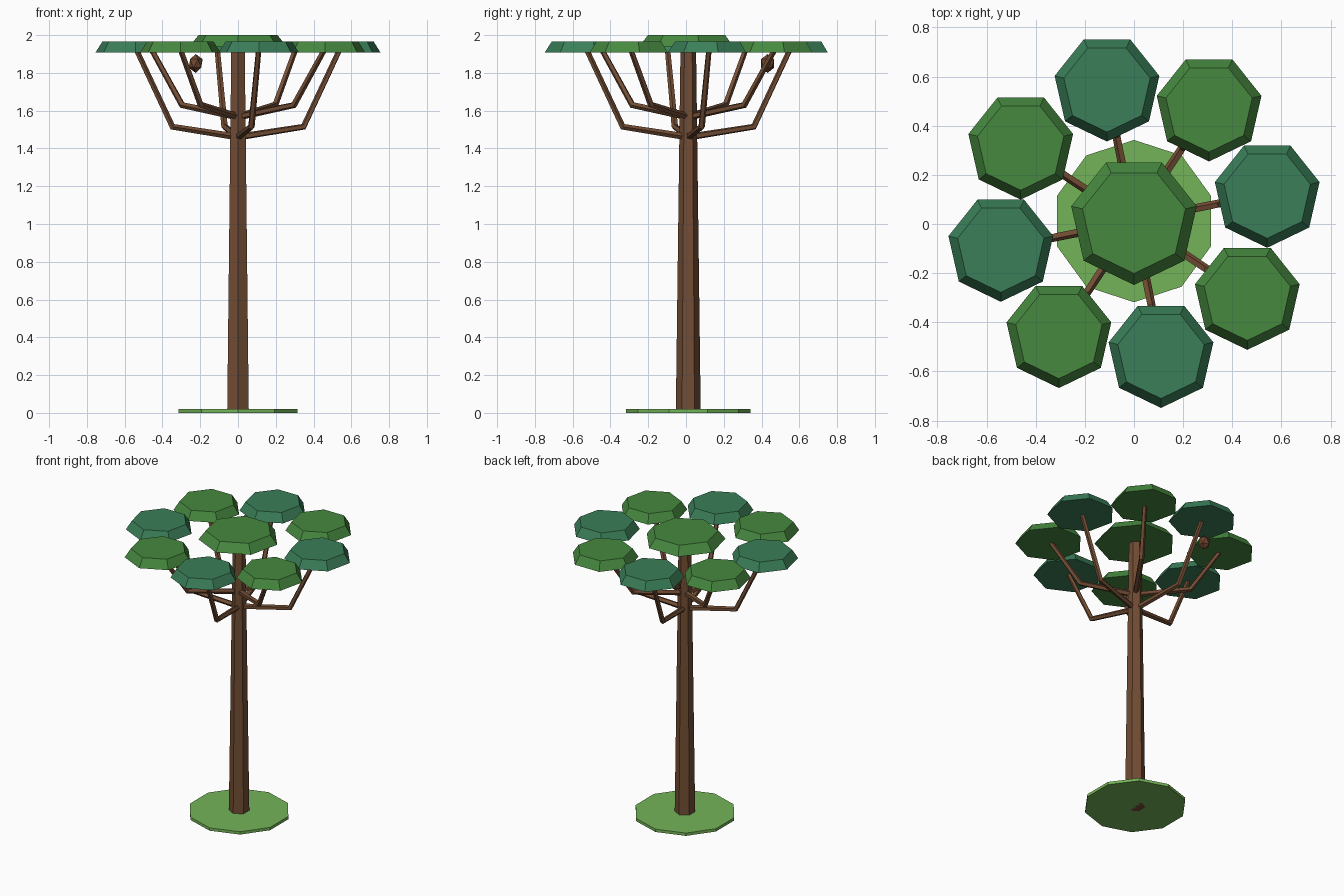
import bpy, bmesh, math
from mathutils import Vector

if "Cube" in bpy.data.objects:
    bpy.data.objects.remove(bpy.data.objects["Cube"])

CY = 0.012            # trunk axis offset in y
HEX = math.pi / 2


def mat(name, rgb):
    m = bpy.data.materials.new(name)
    lin = [((c / 255 + 0.055) / 1.055) ** 2.4 for c in rgb]
    m.diffuse_color = (*lin, 1)
    m.use_nodes = True
    m.node_tree.nodes["Principled BSDF"].inputs["Base Color"].default_value = m.diffuse_color
    return m


GREEN = mat("leaf green", (70, 136, 63))
TEAL = mat("leaf teal", (58, 126, 88))
GRASS = mat("grass green", (116, 180, 88))
BARK = mat("bark brown", (115, 77, 52))
POD = mat("pod brown", (112, 70, 46))


def finish(name, bm, material):
    bmesh.ops.recalc_face_normals(bm, faces=bm.faces)
    me = bpy.data.meshes.new(name)
    bm.to_mesh(me)
    bm.free()
    me.materials.append(material)
    ob = bpy.data.objects.new(name, me)
    bpy.context.collection.objects.link(ob)


def loft(name, rings, material):
    """Skin a list of vertex rings and cap both ends."""
    bm = bmesh.new()
    vs = [[bm.verts.new(p) for p in ring] for ring in rings]
    n = len(vs[0])
    for a, b in zip(vs, vs[1:]):
        for i in range(n):
            j = (i + 1) % n
            bm.faces.new((a[i], a[j], b[j], b[i]))
    bm.faces.new(vs[0])
    bm.faces.new(vs[-1])
    finish(name, bm, material)


def ring(x, y, z, r, n, phase):
    return [(x + r * math.cos(phase + math.tau * i / n),
             y + r * math.sin(phase + math.tau * i / n), z) for i in range(n)]


def frustum(name, x, y, z0, z1, r0, r1, n, phase, material):
    loft(name, [ring(x, y, z0, r0, n, phase), ring(x, y, z1, r1, n, phase)], material)


# ground disc and trunk
frustum("ground", 0, CY, 0, 0.02, 0.33, 0.33, 10, HEX, GRASS)
frustum("trunk", 0, CY, 0, 1.945, 0.066, 0.041, 6, HEX, BARK)

# central leaf pad
frustum("top_leaf_pad", 0, CY + 0.002, 1.94, 2.0, 0.262, 0.215, 7, -HEX, GREEN)

# eight bent branches, each carrying a leaf pad
for k in range(8):
    a = 0.2 + k * math.tau / 8
    out = Vector((math.cos(a), math.sin(a), 0))
    side = Vector((-math.sin(a), math.cos(a), 0))
    low = k % 2 == 0
    z0, z1 = (1.46, 1.515) if low else (1.567, 1.63)
    path = [(0, z0), (0.355, z1), (0.553, 1.93)]
    pts = [Vector((0, CY, z)) + out * r for r, z in path]
    d0 = (pts[1] - pts[0]).normalized()
    d1 = (pts[2] - pts[1]).normalized()
    rings = []
    for p, d, rad in zip(pts, (d0, (d0 + d1).normalized(), d1), (0.019, 0.018, 0.015)):
        up = d.cross(side)
        rings.append([p + rad * (math.cos(t) * side + math.sin(t) * up)
                      for t in (math.tau * i / 5 for i in range(5))])
    loft(f"branch_{k + 1}", rings, BARK)
    c = out * 0.553
    frustum(f"leaf_pad_{k + 1}", c.x, c.y + CY, 1.907, 1.967, 0.2185, 0.18, 7, -HEX,
            TEAL if low else GREEN)

# hanging seed pod
bm = bmesh.new()
bmesh.ops.create_icosphere(bm, subdivisions=1, radius=1)
bmesh.ops.scale(bm, vec=(0.041, 0.041, 0.05), verts=bm.verts)
bmesh.ops.translate(bm, vec=(-0.224, 0.432, 1.85), verts=bm.verts)
finish("seed_pod", bm, POD)
